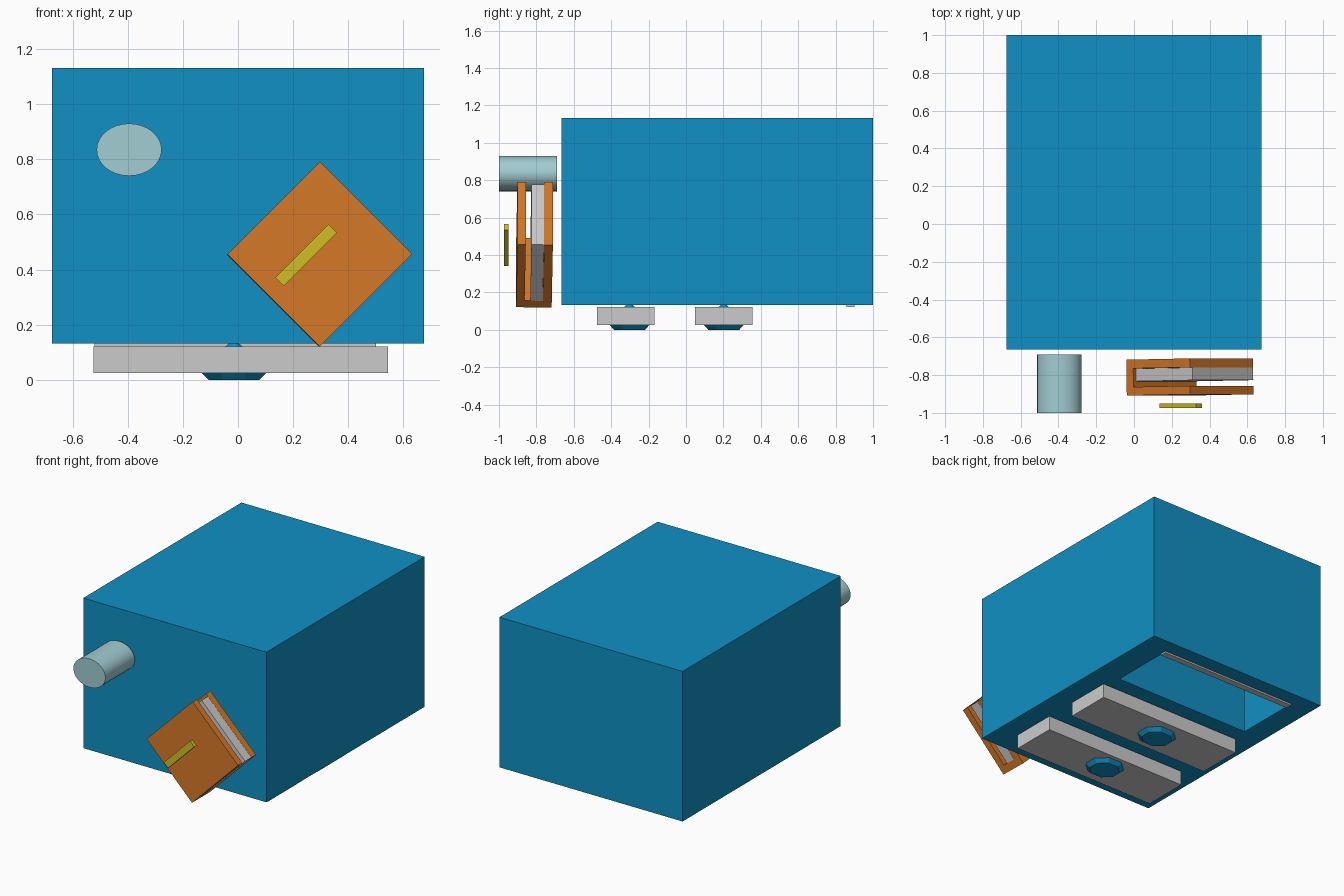
import bpy, bmesh
from math import radians
from mathutils import Matrix, Vector

if "Cube" in bpy.data.objects:
    bpy.data.objects.remove(bpy.data.objects["Cube"])


def material(name, rgb):
    m = bpy.data.materials.new(name)
    m.diffuse_color = (*rgb, 1)
    m.use_nodes = True
    m.node_tree.nodes["Principled BSDF"].inputs["Base Color"].default_value = m.diffuse_color
    return m


BLUE = material("blue", (0.005, 0.28, 0.55))
ORANGE = material("orange", (0.67, 0.19, 0.02))
YELLOW = material("yellow", (0.62, 0.52, 0.02))
PALE = material("pale_blue", (0.36, 0.61, 0.65))


def finish(name, bm, mat=None, frame=Matrix()):
    bmesh.ops.recalc_face_normals(bm, faces=bm.faces)
    me = bpy.data.meshes.new(name)
    bm.to_mesh(me)
    bm.free()
    ob = bpy.data.objects.new(name, me)
    ob.matrix_world = frame
    bpy.context.collection.objects.link(ob)
    if mat:
        me.materials.append(mat)
    return ob


def box(name, lo, hi, mat=None, frame=Matrix()):
    lo, hi = Vector(lo), Vector(hi)
    bm = bmesh.new()
    bmesh.ops.create_cube(bm, size=1, matrix=Matrix.Translation((lo + hi) / 2)
                          @ Matrix.Diagonal((*(hi - lo), 1)))
    return finish(name, bm, mat, frame)


def prism(name, outline, z0, z1, mat, frame):
    bm = bmesh.new()
    face = bm.faces.new([bm.verts.new((x, y, z0)) for x, y in outline])
    out = bmesh.ops.extrude_face_region(bm, geom=[face])["geom"]
    bmesh.ops.translate(bm, vec=(0, 0, z1 - z0),
                        verts=[g for g in out if isinstance(g, bmesh.types.BMVert)])
    return finish(name, bm, mat, frame)


def cone(bm, r1, r2, z0, z1, centre, scale_y, segments=8):
    place = (Matrix.Translation((*centre, (z0 + z1) / 2)) @ Matrix.Diagonal((1, scale_y, 1, 1))
             @ Matrix.Rotation(radians(180 / segments), 4, "Z"))
    bmesh.ops.create_cone(bm, cap_ends=True, segments=segments, radius1=r1, radius2=r2,
                          depth=z1 - z0, matrix=place)


# main body with a pocket in its underside
body = box("body", (-0.675, -0.665, 0.132), (0.675, 1.0, 1.132), BLUE)
cutter = box("pocket_cutter", (-0.52, 0.45, 0.0), (0.495, 0.90, 0.80))
cutter.hide_render = True
cutter.hide_set(True)
cut = body.modifiers.new("pocket", "BOOLEAN")
cut.operation = "DIFFERENCE"
cut.object = cutter
cut.solver = "EXACT"

# thin lip across the pocket opening
box("pocket_lip", (-0.52, 0.857, 0.121), (0.50, 0.90, 0.134))

# cross bars, each held by a bolt
for label, y in (("front", -0.322), ("rear", 0.202)):
    box(label + "_bar", (-0.525, y - 0.153, 0.025), (0.545, y + 0.153, 0.122))
    bm = bmesh.new()
    cone(bm, 0.10, 0.128, 0.0, 0.026, (-0.015, y + 0.02 if y < 0 else y), 0.9)
    cone(bm, 0.037, 0.015, 0.118, 0.136, (-0.015, y + 0.02 if y < 0 else y), 0.9)
    finish(label + "_bolt", bm, BLUE)

# oval tube on the front
bm = bmesh.new()
bmesh.ops.create_cone(bm, cap_ends=True, segments=32, radius1=1, radius2=1, depth=0.31,
                      matrix=Matrix.Translation((-0.395, -0.845, 0.835))
                      @ Matrix.Diagonal((0.118, 1, 0.095, 1))
                      @ Matrix.Rotation(radians(90), 4, "X"))
tube = finish("tube", bm, PALE)
bpy.context.view_layer.objects.active = tube
tube.select_set(True)
bpy.ops.object.shade_smooth_by_angle(angle=radians(30))

# tilted pouch: U-shaped cover around a grey block
tilt = Matrix.Translation((0.296, -0.81, 0.455)) @ Matrix.Rotation(radians(-45), 4, "Y")
lean = tilt @ Matrix.Rotation(radians(0.8), 4, "Z")
h = 0.237
prism("cover", [(-h, -0.095), (h, -0.095), (h, -0.05), (-0.187, -0.05),
                (-0.187, 0.048), (h, 0.048), (h, 0.095), (-h, 0.095)], -h, h, ORANGE, lean)
box("inner_block", (-0.187, -0.02, -h), (h, 0.047, 0.217), None, lean)

# yellow strip floating ahead of the cover
strip = Matrix.Translation((0.247, -0.962, 0.453)) @ Matrix.Rotation(radians(-45), 4, "Y")
box("strip", (-0.137, -0.012, -0.022), (0.137, 0.012, 0.022), YELLOW, strip)
